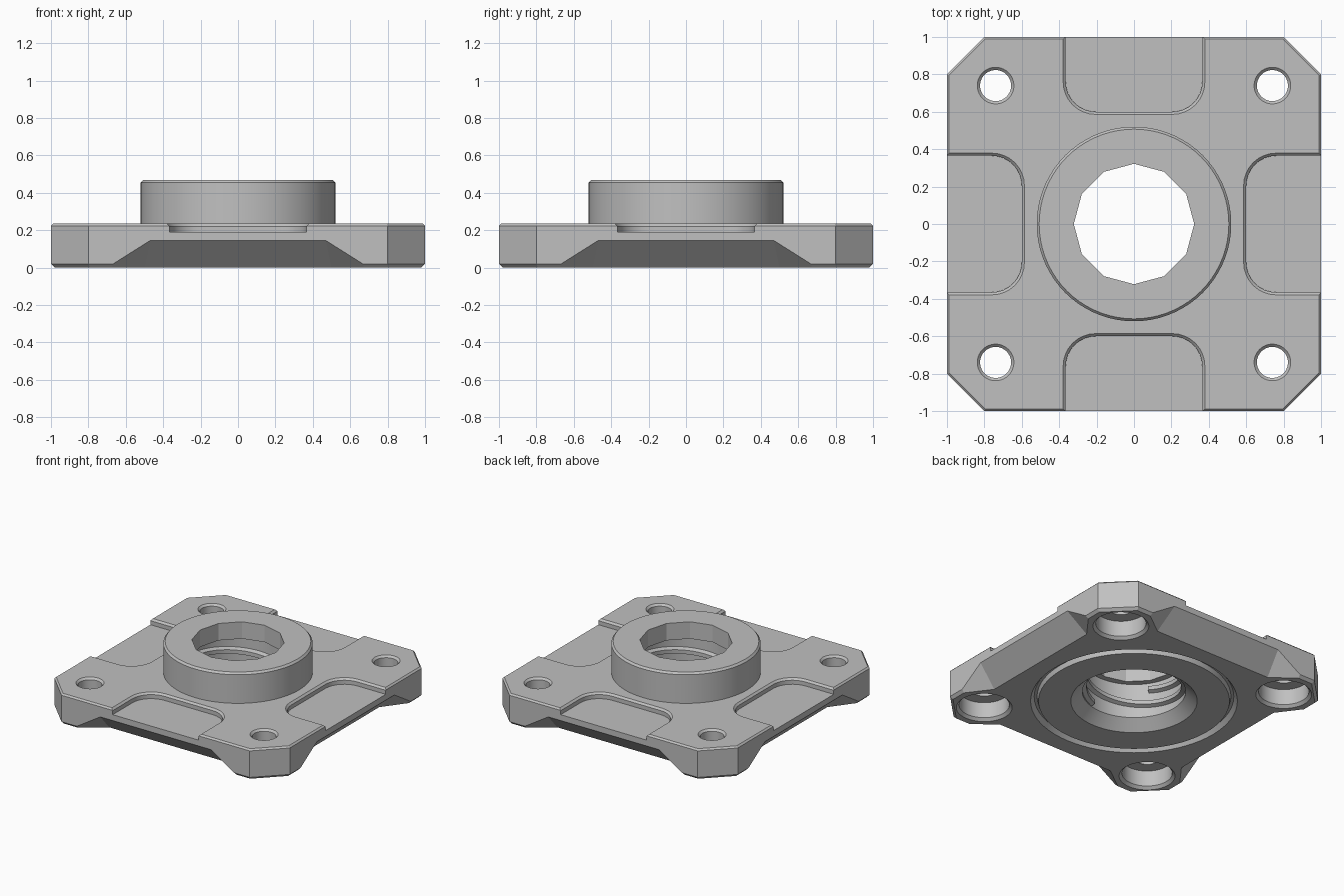
import bpy, bmesh
from math import pi, sin, cos, radians
from mathutils import Matrix, Vector

if "Cube" in bpy.data.objects:
    bpy.data.objects.remove(bpy.data.objects["Cube"])

metal = bpy.data.materials.new("plain grey metal")
metal.use_nodes = True
GREY = (0.53, 0.53, 0.53, 1)
metal.diffuse_color = GREY
metal.node_tree.nodes["Principled BSDF"].inputs["Base Color"].default_value = GREY


def finish(name, bm, matrix=Matrix()):
    bmesh.ops.remove_doubles(bm, verts=bm.verts, dist=1e-5)
    bmesh.ops.recalc_face_normals(bm, faces=bm.faces)
    bm.transform(matrix)
    mesh = bpy.data.meshes.new(name)
    bm.to_mesh(mesh)
    bm.free()
    mesh.materials.append(metal)
    obj = bpy.data.objects.new(name, mesh)
    bpy.context.collection.objects.link(obj)
    return obj


def lathe(name, profile, steps=64, closed=False, matrix=Matrix()):
    """Spin a radius/height profile round the z axis."""
    bm = bmesh.new()
    verts = [bm.verts.new((r, 0, z)) for r, z in profile]
    edges = [bm.edges.new(p) for p in zip(verts, verts[1:])]
    if closed:
        edges.append(bm.edges.new((verts[-1], verts[0])))
    bmesh.ops.spin(bm, geom=verts + edges, cent=(0, 0, 0), axis=(0, 0, 1),
                   angle=2 * pi, steps=steps)
    return finish(name, bm, matrix)


def loft(name, loops, matrix=Matrix()):
    """Skin equal-length loops and cap both ends."""
    bm = bmesh.new()
    rings = [[bm.verts.new(p) for p in loop] for loop in loops]
    for a, b in zip(rings, rings[1:]):
        for i in range(len(a)):
            j = (i + 1) % len(a)
            bm.faces.new((a[i], a[j], b[j], b[i]))
    bm.faces.new(rings[0])
    bm.faces.new(rings[-1])
    return finish(name, bm, matrix)


def boolean(target, tool, operation="DIFFERENCE"):
    mod = target.modifiers.new("boolean", "BOOLEAN")
    mod.operation, mod.object, mod.solver = operation, tool, "EXACT"
    bpy.context.view_layer.objects.active = target
    bpy.ops.object.modifier_apply(modifier=mod.name)
    bpy.data.objects.remove(tool)


def octagon(inset, z):
    a, b = 1 - inset, 0.8 - inset * 0.41
    return [(a, -b, z), (a, b, z), (b, a, z), (-b, a, z),
            (-a, b, z), (-a, -b, z), (-b, -a, z), (b, -a, z)]


def pocket_outline(grow, z, radius=0.16):
    """U-shaped outline open toward the plate edge."""
    half, inner, r = 0.365 + grow, -0.6 + grow, radius + grow
    pts = [(half, -1.2, z)]
    for side in (1, -1):
        arc = [(side * (half - r + r * cos(t)), inner - r + r * sin(t), z)
               for t in [k * pi / 16 for k in range(9)]]
        pts += arc if side == 1 else arc[::-1]
    return pts + [(-half, -1.2, z)]


# Square plate with cut corners and bevelled rims
body = loft("flange_body", [octagon(0.02, 0), octagon(0, 0.02),
                            octagon(0, 0.223), octagon(0.012, 0.235)])

# Raised round boss
boolean(body, lathe("boss", [(0, 0.1), (0.52, 0.1), (0.52, 0.455),
                             (0.507, 0.47), (0, 0.47)], 72), "UNION")

# Shallow top pockets and sloped undercuts on all four sides
for k in range(4):
    turn = Matrix.Rotation(k * pi / 2, 4, "Z")
    boolean(body, loft("pocket_cutter", [
        pocket_outline(0, 0.19), pocket_outline(0, 0.221),
        pocket_outline(0.015, 0.236), pocket_outline(0.035, 0.256)], turn))
    bm = bmesh.new()
    for s in (-1, 1):
        for p in ((0.5, -0.85, 0), (0.5, -0.85, -0.1), (0.7, -1, 0), (0.7, -1, -0.1),
                  (0.47, -1, 0.145), (0.47, -1.2, 0.145), (0.7, -1.2, 0), (0.7, -1.2, -0.1)):
            bm.verts.new((s * p[0], p[1], p[2]))
    bmesh.ops.convex_hull(bm, input=bm.verts)
    boolean(body, finish("undercut_cutter", bm, turn))

# Corner bolt holes, counterbored from below
for x in (-0.74, 0.74):
    for y in (-0.74, 0.74):
        boolean(body, lathe("bolt_cutter", [
            (0, -0.1), (0.195, -0.1), (0.195, 0), (0.175, 0.02), (0.175, 0.14),
            (0.083, 0.14), (0.083, 0.22), (0.1, 0.237), (0.12, 0.257), (0, 0.257)],
            40, matrix=Matrix.Translation((x, y, 0))))

# Seal groove on the underside
boolean(body, lathe("groove_cutter", [(0.74, -0.02), (0.72, 0), (0.695, 0.035),
                                      (0.675, 0.035), (0.665, 0), (0.665, -0.02)], 72, True))

# Wide threaded bore with countersunk mouth, then the faceted upper opening
boolean(body, lathe("bore_cutter", [(0, -0.1), (0.44, -0.1), (0.44, 0),
                                    (0.36, 0.075), (0.36, 0.34), (0, 0.34)]))
boolean(body, lathe("opening_cutter", [(0, 0.3), (0.322, 0.3), (0.322, 0.6), (0, 0.6)], 12))


# Two-start internal thread
def thread(name, start):
    loops = []
    for i in range(49):
        t, z = radians(start + i * 6), 0.105 + i * 0.0038
        loops.append([(r * cos(t), r * sin(t), z + h) for r, h in
                      ((0.37, -0.03), (0.33, -0.015), (0.33, 0.015), (0.37, 0.03))])
    return loft(name, loops)


parts = [body, thread("thread_a", 105), thread("thread_b", 285)]

bpy.ops.object.select_all(action="DESELECT")
for part in parts:
    part.select_set(True)
bpy.context.view_layer.objects.active = body
bpy.ops.object.shade_smooth_by_angle(angle=radians(25))
